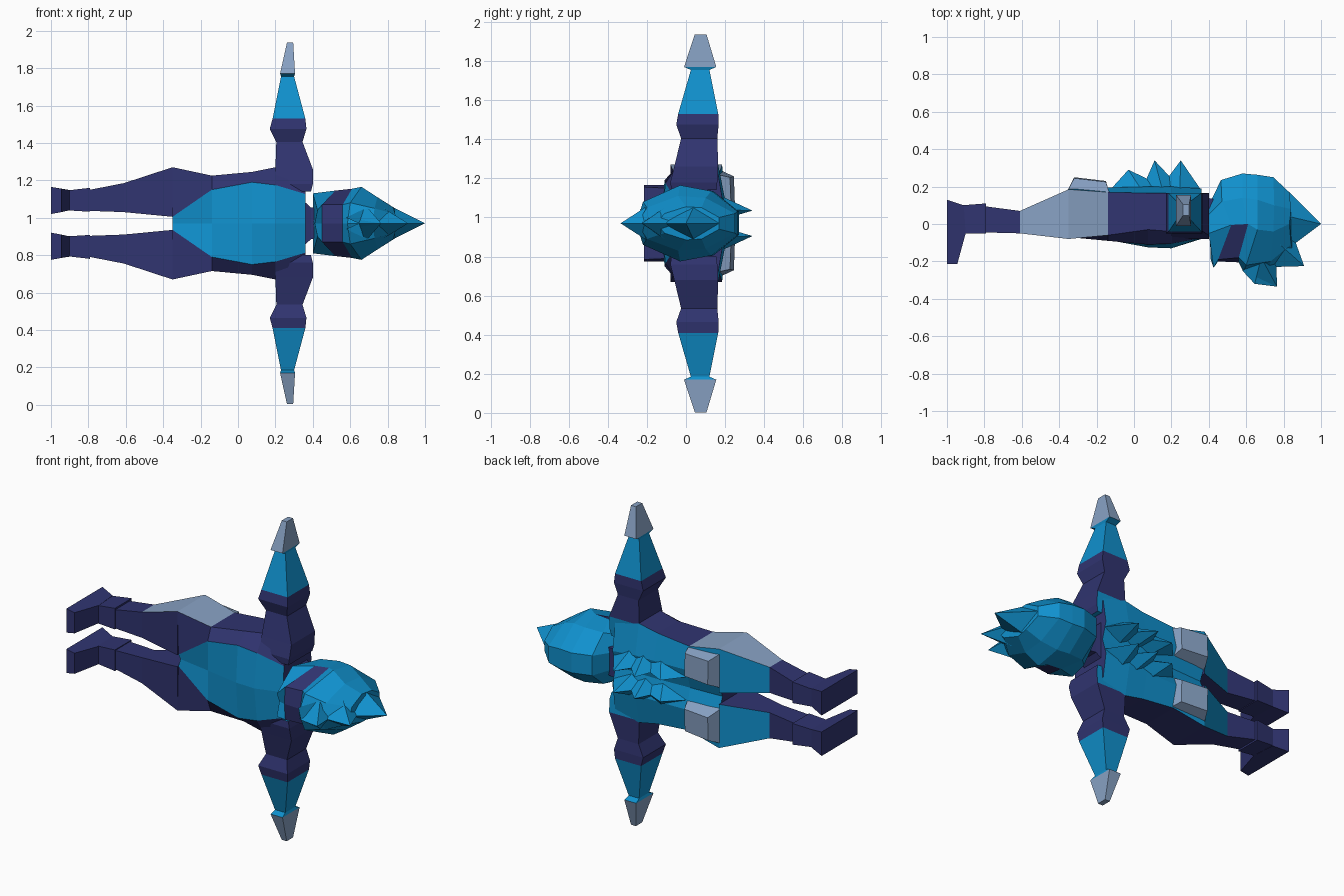
import bpy, bmesh

if "Cube" in bpy.data.objects:
    bpy.data.objects.remove(bpy.data.objects["Cube"], do_unlink=True)

MID = 0.97  # height of the symmetry plane; the figure lies on its side


def material(name, rgb):
    lin = [((c / 255 + 0.055) / 1.055) ** 2.4 for c in rgb] + [1]
    m = bpy.data.materials.new(name)
    m.use_nodes = True
    m.diffuse_color = lin
    bsdf = m.node_tree.nodes["Principled BSDF"]
    bsdf.inputs["Base Color"].default_value = lin
    bsdf.inputs["Roughness"].default_value = 0.8
    return m


MATS = [material("navy", (48, 52, 112)),
        material("bright_blue", (16, 145, 206)),
        material("steel_grey", (136, 162, 196))]
NAVY, BLUE, GREY = 0, 1, 2


def finish(name, bm):
    bmesh.ops.remove_doubles(bm, verts=bm.verts, dist=0.0005)
    bmesh.ops.recalc_face_normals(bm, faces=bm.faces)
    me = bpy.data.meshes.new(name)
    bm.to_mesh(me)
    bm.free()
    for m in MATS:
        me.materials.append(m)
    bpy.context.collection.objects.link(bpy.data.objects.new(name, me))


def loft(bm, rings, s, colour, cap=NAVY, closed=True):
    """Skin rings of (x, y, sideways) points; colour(i, j) picks each face."""
    vs = [[bm.verts.new((x, y, MID + s * w)) for x, y, w in r] for r in rings]
    n = len(vs[0])
    for i in range(len(vs) - 1):
        for j in range(n if closed else n - 1):
            k = (j + 1) % n
            f = bm.faces.new((vs[i][j], vs[i][k], vs[i + 1][k], vs[i + 1][j]))
            f.material_index = colour(i, j)
    for r in (vs[0], vs[-1]):
        bm.faces.new(r).material_index = cap


def part(name, rings, s, colour, cap=NAVY):
    bm = bmesh.new()
    loft(bm, rings, s, colour, cap)
    finish(name, bm)


def mirrored(name, rings, colour, cap=NAVY):
    bm = bmesh.new()
    for s in (1, -1):
        loft(bm, rings, s, lambda i, j: colour(i, j, s), cap, closed=False)
    finish(name, bm)


def box_x(x, y0, y1, w0, w1):   # ring across the body: front, outer, back, inner
    return [(x, y0, w0), (x, y0, w1), (x, y1, w1), (x, y1, w0)]


def box_w(w, x0, x1, y0, y1):   # ring across an arm
    return [(x0, y0, w), (x1, y0, w), (x1, y1, w), (x0, y1, w)]


def spike(name, base, tip, s=1):
    bm = bmesh.new()
    b = [bm.verts.new((x, y, MID + s * w)) for x, y, w in base]
    t = bm.verts.new((tip[0], tip[1], MID + s * tip[2]))
    bm.faces.new(b)
    for i in range(len(b)):
        bm.faces.new((b[i], b[(i + 1) % len(b)], t))
    for f in bm.faces:
        f.material_index = BLUE
    finish(name, bm)


# Torso: half sections of (y, sideways) from chest centre round to spine
torso = [
    (-.35, [(-.05, 0), (-.07, .035), (-.08, .30), (.185, .30), (.19, .10), (.15, 0)]),
    (-.14, [(-.085, 0), (-.09, .18), (-.06, .255), (.17, .255), (.195, .12), (.16, 0)]),
    (.075, [(-.125, 0), (-.11, .22), (-.03, .275), (.165, .275), (.20, .12), (.17, 0)]),
    (.20, [(-.13, 0), (-.105, .205), (-.04, .30), (.165, .30), (.20, .12), (.17, 0)]),
    (.36, [(-.08, 0), (-.075, .157), (-.03, .28), (.16, .28), (.19, .10), (.16, 0)]),
]


def torso_colour(i, j, s):
    if j == 2:
        return GREY if i == 0 and s > 0 else NAVY
    return NAVY if j == 1 else BLUE


mirrored("torso", [[(x, y, w) for y, w in sec] for x, sec in torso], torso_colour)

# Neck
part("neck", [box_x(.34, .0, .15, -.13, .13), box_x(.39, .01, .14, -.085, .085),
              box_x(.45, .0, .13, -.085, .085)], 1, lambda i, j: NAVY)

# Head: half sections from face centre round to the back of the hair
head = [
    [(.41, -.19, 0), (.425, -.235, .07), (.40, -.05, .16), (.40, .05, .13), (.40, .10, .05), (.40, .10, 0)],
    [(.45, -.20, 0), (.45, -.19, .10), (.52, -.005, .175), (.47, .12, .155), (.465, .235, .06), (.465, .235, 0)],
    [(.56, -.205, 0), (.56, -.18, .10), (.61, .0, .185), (.58, .14, .165), (.58, .27, .06), (.58, .27, 0)],
    [(.585, -.255, 0), (.60, -.22, .11), (.66, -.03, .195), (.66, .13, .165), (.66, .263, .06), (.66, .263, 0)],
    [(.72, -.25, 0), (.73, -.20, .08), (.745, -.04, .14), (.75, .10, .13), (.745, .25, .05), (.745, .25, 0)],
    [(.85, -.15, 0), (.84, -.11, .05), (.83, .0, .085), (.84, .08, .08), (.83, .17, .03), (.83, .17, 0)],
]
mirrored("head", head, lambda i, j, s: NAVY if i == 1 and j < 2 else BLUE, BLUE)

# Crest spikes along the middle of the hair
spike("crest_spike_top", [(.83, .17, 0), (.83, .04, .085), (.84, -.12, 0), (.83, .04, -.085)], (1, 0, 0))
spike("crest_spike_middle", [(.85, -.06, 0), (.78, -.11, .08), (.74, -.23, 0), (.78, -.11, -.08)],
      (.91, -.225, 0))
spike("crest_spike_front", [(.76, -.20, 0), (.68, -.18, .10), (.58, -.25, .03), (.645, -.32, 0),
                            (.58, -.25, -.03), (.68, -.18, -.10)], (.765, -.335, 0))

for s, side in ((1, "upper"), (-1, "lower")):
    # Leg with ankle cuff
    part(side + "_leg",
         [box_x(-.35, -.08, .185, .035, .30), box_x(-.61, -.05, .07, .06, .215),
          box_x(-.80, -.045, .095, .067, .178)], s,
         lambda i, j: (GREY if j == 1 and s > 0 else BLUE if j == 2 else NAVY) if i == 0 else NAVY)
    part(side + "_ankle", [box_x(-.79, -.05, .11, .062, .19), box_x(-.92, -.05, .10, .07, .175)],
         s, lambda i, j: NAVY)

    # Foot: side profile skinned from the inner to the outer face
    foot = [(-1, .13, .05, .195), (-.91, .10, .07, .178), (-.90, -.05, .07, .178),
            (-.945, -.215, .06, .185), (-1, -.215, .05, .195)]
    part(side + "_foot", [[(x, y, a) for x, y, a, b in foot], [(x, y, b) for x, y, a, b in foot]],
         s, lambda i, j: NAVY)

    # Arm, with a blue forearm and flared wrist
    part(side + "_arm",
         [box_w(.17, .20, .39, -.075, .155), box_w(.21, .20, .40, -.08, .16),
          box_w(.29, .20, .40, -.06, .165), box_w(.435, .205, .345, -.025, .16),
          box_w(.505, .17, .366, -.05, .167), box_w(.56, .185, .36, -.04, .165),
          box_w(.785, .23, .30, .025, .12), box_w(.80, .225, .305, -.01, .155)], s,
         lambda i, j: BLUE if i >= 5 or (i <= 1 and j == 2) else NAVY, BLUE)
    part(side + "_hand", [box_w(.80, .225, .305, -.01, .155), box_w(.967, .262, .295, .045, .105)],
         s, lambda i, j: GREY, GREY)

    # Raised plate behind the hip
    plate = [[(-.36, .17, .06), (-.36, .17, .275), (-.13, .16, .25), (-.13, .16, .06)],
             [(-.32, .25, .10), (-.32, .245, .24), (-.15, .225, .235), (-.15, .23, .10)]]
    part(side + "_hip_plate", plate, s, lambda i, j: GREY, GREY)

    # Row of spikes beside the spine
    for n, (x0, x1, tx, ty) in enumerate([(-.13, .20, -.03, .29), (.04, .26, .11, .34),
                                          (.13, .36, .25, .34)]):
        xm = (x0 + x1) / 2
        spike(f"{side}_back_spike_{n + 1}",
              [(x0, .18, .07), (xm, .17, .015), (x1, .18, .07), (xm, .19, .135)], (tx, ty, .065), s)
